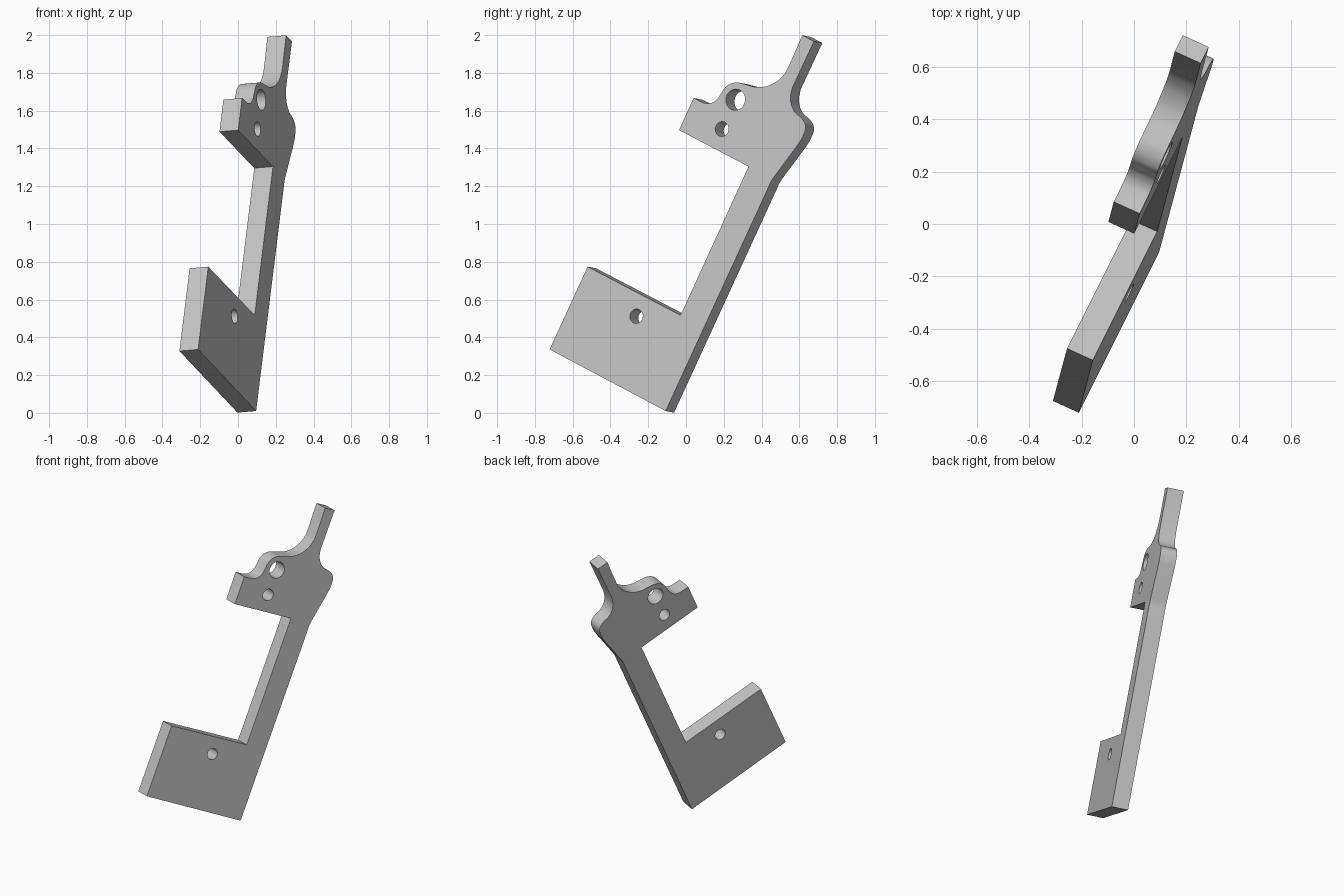
import bpy, bmesh
from mathutils import Vector, Matrix

cube = bpy.data.objects.get("Cube")
if cube:
    bpy.data.objects.remove(cube, do_unlink=True)

THICK = 0.109

# Plane of the tilted plate: x = OFFSET + SY*y + SZ*z on its left face
OFFSET, SY, SZ = 0.146, 0.455, -0.0856
origin = Vector((OFFSET, 0, 0))
normal = Vector((1, -SY, -SZ)).normalized()
u_axis = Vector((SY, 1, 0)).normalized()
v_axis = normal.cross(u_axis)


def flat(y, z):
    """Side position (y, z) to coordinates within the plate."""
    p = Vector((OFFSET + SY * y + SZ * z, y, z)) - origin
    return Vector((p.dot(u_axis), p.dot(v_axis), 0))


def add_spline(curve, points):
    spline = curve.splines.new('BEZIER')
    spline.bezier_points.add(len(points) - 1)
    spline.use_cyclic_u = True
    for bp, (co, kind) in zip(spline.bezier_points, points):
        bp.co = co
        bp.handle_left_type = bp.handle_right_type = kind


def corners(*pts):
    return [(flat(*p), 'VECTOR') for p in pts]


def bends(*pts):
    return [(flat(*p), 'AUTO') for p in pts]


curve = bpy.data.curves.new("bracket_plate", 'CURVE')
curve.dimensions = '2D'
curve.fill_mode = 'BOTH'
curve.extrude = THICK / 2
curve.resolution_u = 8

# Outline: foot, arm, head with lug, finger, rounded heel
outline = corners((-0.108, 0.01), (-0.722, 0.336), (-0.521, 0.774), (-0.029, 0.517),
                  (0.331, 1.304), (-0.037, 1.497), (0.04, 1.667), (0.092, 1.641))
outline += bends((0.125, 1.638), (0.16, 1.656), (0.185, 1.69), (0.212, 1.728),
                 (0.262, 1.749), (0.315, 1.739), (0.38, 1.724), (0.46, 1.743), (0.52, 1.794))
outline += corners((0.555, 1.86), (0.615, 1.999), (0.677, 1.967), (0.562, 1.72))
outline += bends((0.553, 1.66), (0.573, 1.597), (0.612, 1.56), (0.632, 1.52), (0.617, 1.462))
outline += corners((0.585, 1.41), (0.478, 1.266))
outline += bends((0.452, 1.228))
outline += corners((0.432, 1.185))
add_spline(curve, outline)

# Round holes: head pivot, head pin, foot pin
for y, z, r in ((0.262, 1.658, 0.056), (0.19, 1.503, 0.039), (-0.263, 0.512, 0.038)):
    c = flat(y, z)
    ring = [(r, 0), (0, r), (-r, 0), (0, -r)]
    add_spline(curve, [(c + Vector((a, b, 0)), 'AUTO') for a, b in ring])

plate = bpy.data.objects.new("bracket_plate", curve)
bpy.context.collection.objects.link(plate)
frame = Matrix((u_axis, v_axis, normal)).transposed().to_4x4()
plate.matrix_world = Matrix.Translation(origin - normal * THICK / 2) @ frame

# Solid mesh from the outline
bpy.ops.object.select_all(action='DESELECT')
plate.select_set(True)
bpy.context.view_layer.objects.active = plate
bpy.context.view_layer.update()
bpy.ops.object.convert(target='MESH')
plate = bpy.context.view_layer.objects.active
plate.name = "bracket_plate"
bm = bmesh.new()
bm.from_mesh(plate.data)
bmesh.ops.remove_doubles(bm, verts=bm.verts, dist=0.0005)
bmesh.ops.recalc_face_normals(bm, faces=bm.faces)
bm.to_mesh(plate.data)
bm.free()
bpy.ops.object.shade_smooth_by_angle(angle=0.5)

# Plain grey finish
grey = bpy.data.materials.new("light_grey")
grey.use_nodes = True
colour = (0.55, 0.55, 0.55, 1)
grey.diffuse_color = colour
grey.node_tree.nodes["Principled BSDF"].inputs["Base Color"].default_value = colour
plate.data.materials.clear()
plate.data.materials.append(grey)
